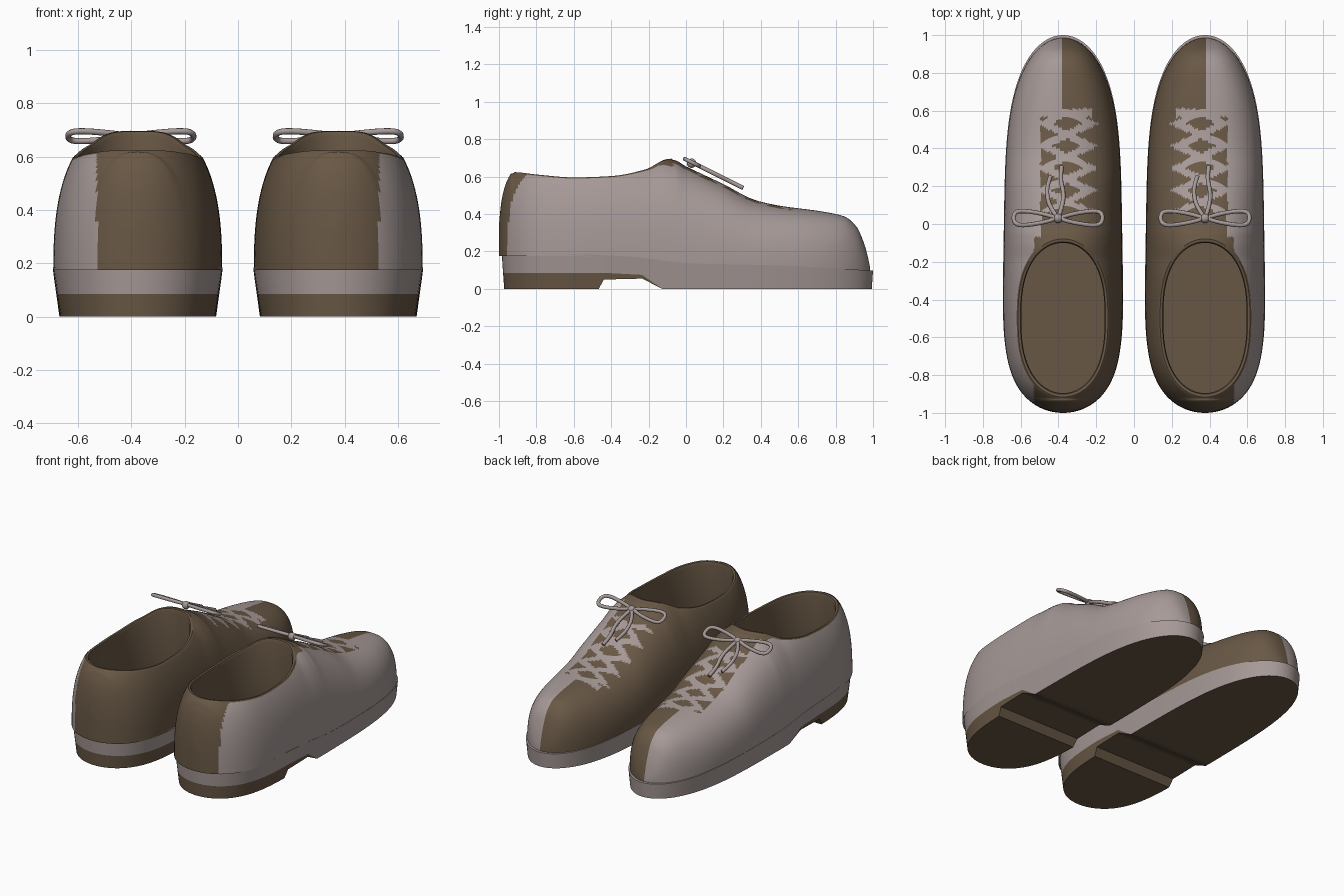
import bpy, bmesh, math

if "Cube" in bpy.data.objects:
    bpy.data.objects.remove(bpy.data.objects["Cube"])

def material(name, rgb):
    m = bpy.data.materials.new(name)
    m.diffuse_color = (*rgb, 1)
    m.use_nodes = True
    m.node_tree.nodes["Principled BSDF"].inputs["Base Color"].default_value = m.diffuse_color
    return m

LIGHT = material("pale_taupe", (0.38, 0.32, 0.31))
BROWN = material("dark_brown", (0.14, 0.097, 0.06))
CX = 0.376          # centre line of one shoe


def smooth_table(pts):
    """Monotone cubic interpolation through (y, value) points."""
    xs, vs = zip(*pts)
    d = [(vs[i+1]-vs[i])/(xs[i+1]-xs[i]) for i in range(len(xs)-1)]
    m = [d[0]] + [0 if a*b <= 0 else 2*a*b/(a+b) for a, b in zip(d, d[1:])] + [d[-1]]
    def f(x):
        x = min(max(x, xs[0]), xs[-1])
        i = max(k for k in range(len(d)) if xs[k] <= x)
        h = xs[i+1]-xs[i]
        t = (x-xs[i])/h
        return ((2*t**3-3*t*t+1)*vs[i] + (t**3-2*t*t+t)*h*m[i]
                + (3*t*t-2*t**3)*vs[i+1] + (t**3-t*t)*h*m[i+1])
    return f


# side profile of the upper (ridge and collar), and top line of the sole
ridge = smooth_table([(-1, .35), (-.985, .48), (-.96, .57), (-.93, .618), (-.8, .605),
                      (-.6, .59), (-.4, .597), (-.2, .635), (-.07, .69), (0, .655),
                      (.2, .56), (.37, .475), (.5, .445), (.72, .415), (.845, .388),
                      (.91, .335), (.955, .235), (.975, .16), (.985, .11)])
welt = smooth_table([(-1, .185), (-.6, .185), (-.3, .172), (0, .138), (.5, .125), (1, .098)])


def half_width(y):
    p = 3.6 if y > 0 else 5.3
    return (0.313-0.016*y) * math.sqrt(max(0, 1-abs(y)**p))

def upper_half(y):
    return 0.995*half_width(y/0.985 if y > 0 else y)

COL_Y, COL_L, COL_W = -0.4975, 0.4275, 0.245

def collar_half(y):
    v = abs((y-COL_Y)/COL_L)
    return COL_W*math.sqrt(max(0, 1-v**2.6))

def dome(u):
    return max(0, 1-min(1, abs(u))**2.5)**0.4

def upper_z(x, y):
    hw, zb = upper_half(y), welt(y)
    if hw < 1e-5:
        return zb
    top = zb + (ridge(y)-zb)/dome(collar_half(y)/hw)
    return zb + (top-zb)*dome((x-CX)/hw)


def is_light(x, y):
    """Outer side pale, inner side brown, crossed laces between."""
    if y > 0.61:
        return x > 0.383
    if y < -0.07:
        return x > 0.53
    if y < 0.06 or x > 0.495:
        return x > 0.49
    if y > 0.565:
        return x > 0.22
    d = x-0.355
    ph = ((y-0.06)/0.118) % 2
    tri = 0.125*(1-2*abs(ph-1))
    return min(abs(d-tri), abs(d+tri)) < 0.042


def finish(bm, name, mirror=True):
    me = bpy.data.meshes.new(name)
    bm.to_mesh(me)
    bm.free()
    ob = bpy.data.objects.new(name, me)
    bpy.context.collection.objects.link(ob)
    me.materials.append(BROWN)
    me.materials.append(LIGHT)
    bpy.ops.object.select_all(action='DESELECT')
    ob.select_set(True)
    bpy.context.view_layer.objects.active = ob
    bpy.ops.object.shade_smooth_by_angle(angle=math.radians(40))
    if mirror:
        mod = ob.modifiers.new("pair", 'MIRROR')
        mod.use_mirror_merge = False
    return ob


# upper: rings blending from the sole outline to the collar, then rim and lining
N = 200
steps = [.08*(i/14)**2.5 for i in range(14)] + [.08+.92*i/70 for i in range(71)]
bm = bmesh.new()
rings = []

def collar_point(a, k=1.0):
    y = COL_Y+COL_L*math.sin(a)
    return CX+k*math.copysign(collar_half(y), math.cos(a)), COL_Y+(y-COL_Y)*(1+(k-1)*0.7), ridge(y)

angles = [2*math.pi*(i+.5)/N for i in range(N)]
for r, g in enumerate(steps):
    ring = []
    for a in angles:
        s = math.sin(a)
        by = s*0.985 if s > 0 else s
        bx = CX+math.copysign(upper_half(by), math.cos(a))
        cx, cy, cz = collar_point(a)
        x, y = bx+(cx-bx)*g, by+(cy-by)*g
        z = welt(by)-0.01 if r == 0 else upper_z(x, y)
        ring.append(bm.verts.new((x, y, z)))
    rings.append(ring)
for k, dz, floor in ((.97, .006, 0), (.92, .004, 0), (.9, -.015, 0), (1.1, 0, 1)):
    ring = []
    for a in angles:
        x, y, z = collar_point(a, k)
        ring.append(bm.verts.new((x, y, 0.2 if floor else z+dz)))
    rings.append(ring)
for r in range(len(rings)-1):
    for i in range(N):
        j = (i+1) % N
        f = bm.faces.new((rings[r][i], rings[r][j], rings[r+1][j], rings[r+1][i]))
        c = f.calc_center_median()
        f.material_index = int(r < len(steps)-1 and is_light(c.x, c.y))
bm.faces.new(rings[-1])          # insole
finish(bm, "shoe_upper")


# sole: lofted cross-sections with heel block, raised shank and forefoot
def lerp_table(pts, y):
    for (a, va), (b, vb) in zip(pts, pts[1:]):
        if y <= b:
            return va+(vb-va)*max(0, y-a)/(b-a)
    return pts[-1][1]

BOTTOM = [(-1, 0), (-.48, 0), (-.45, .05), (-.24, .055), (-.13, 0), (1, 0)]
STRIPE = [(-1, .085), (-.43, .085), (-.24, .075), (-.13, 0), (1, 0)]
ys = sorted([-math.cos(math.pi*i/72) for i in range(73)] + [-.48, -.45, -.43, -.24, -.13])
bm = bmesh.new()
sections = []
for y in ys:
    top, low = welt(y), lerp_table(BOTTOM, y)
    mid = max(low, lerp_table(STRIPE, y))
    sec = []
    for side, z in ((-1, low), (-1, mid), (-1, top), (1, top), (1, mid), (1, low)):
        d = top-z
        fy = (1 if y > 0 else .985)-.07*d
        sec.append(bm.verts.new((CX+side*half_width(y)*(1-.45*d), y*fy, z)))
    sections.append(sec)
for a, b in zip(sections, sections[1:]):
    for k in range(6):
        f = bm.faces.new((a[k], a[(k+1) % 6], b[(k+1) % 6], b[k]))
        f.material_index = int(k in (1, 2, 3))
for sec in (sections[0], sections[-1]):
    bm.faces.new(sec).material_index = 1
bmesh.ops.remove_doubles(bm, verts=bm.verts, dist=1e-4)
bmesh.ops.dissolve_degenerate(bm, edges=bm.edges, dist=1e-4)
bmesh.ops.recalc_face_normals(bm, faces=bm.faces)
finish(bm, "sole")


# lace bows: two loops, two tails and a knot lying on the slope of the instep
def cord(name, pts, ox, cyclic):
    cu = bpy.data.curves.new(name, 'CURVE')
    cu.dimensions = '3D'
    cu.bevel_depth = 0.0115
    cu.bevel_resolution = 2
    cu.use_fill_caps = True
    sp = cu.splines.new('NURBS')
    sp.points.add(len(pts)-1)
    for p, (x, y) in zip(sp.points, pts):
        p.co = (ox+x, 0.03+y, 0.677-0.5*y, 1)
    sp.order_u = 3
    sp.resolution_u = 6
    sp.use_cyclic_u = cyclic
    sp.use_endpoint_u = not cyclic
    cu.materials.append(LIGHT)
    bpy.context.collection.objects.link(bpy.data.objects.new(name, cu))

LOOP = [(0, 0), (.08, .025), (.19, .042), (.235, .03), (.235, -.025), (.19, -.04), (.08, -.022)]
TAILS = ([(0, 0), (-.045, .06), (-.06, .13), (-.055, .18), (-.04, .225)],
         [(0, 0), (.025, .07), (.03, .14), (.01, .21), (.02, .275)])
for side, ox in (("right", 0.376), ("left", -0.402)):
    for sx in (1, -1):
        cord(side+"_bow_loop", [(sx*x, y) for x, y in LOOP], ox, True)
    for t in TAILS:
        cord(side+"_lace_tail", t, ox, False)
    bm = bmesh.new()
    bmesh.ops.create_uvsphere(bm, u_segments=16, v_segments=10, radius=0.025)
    for f in bm.faces:
        f.material_index = 1
    knot = finish(bm, side+"_knot", mirror=False)
    knot.location = (ox, 0.03, 0.672)
